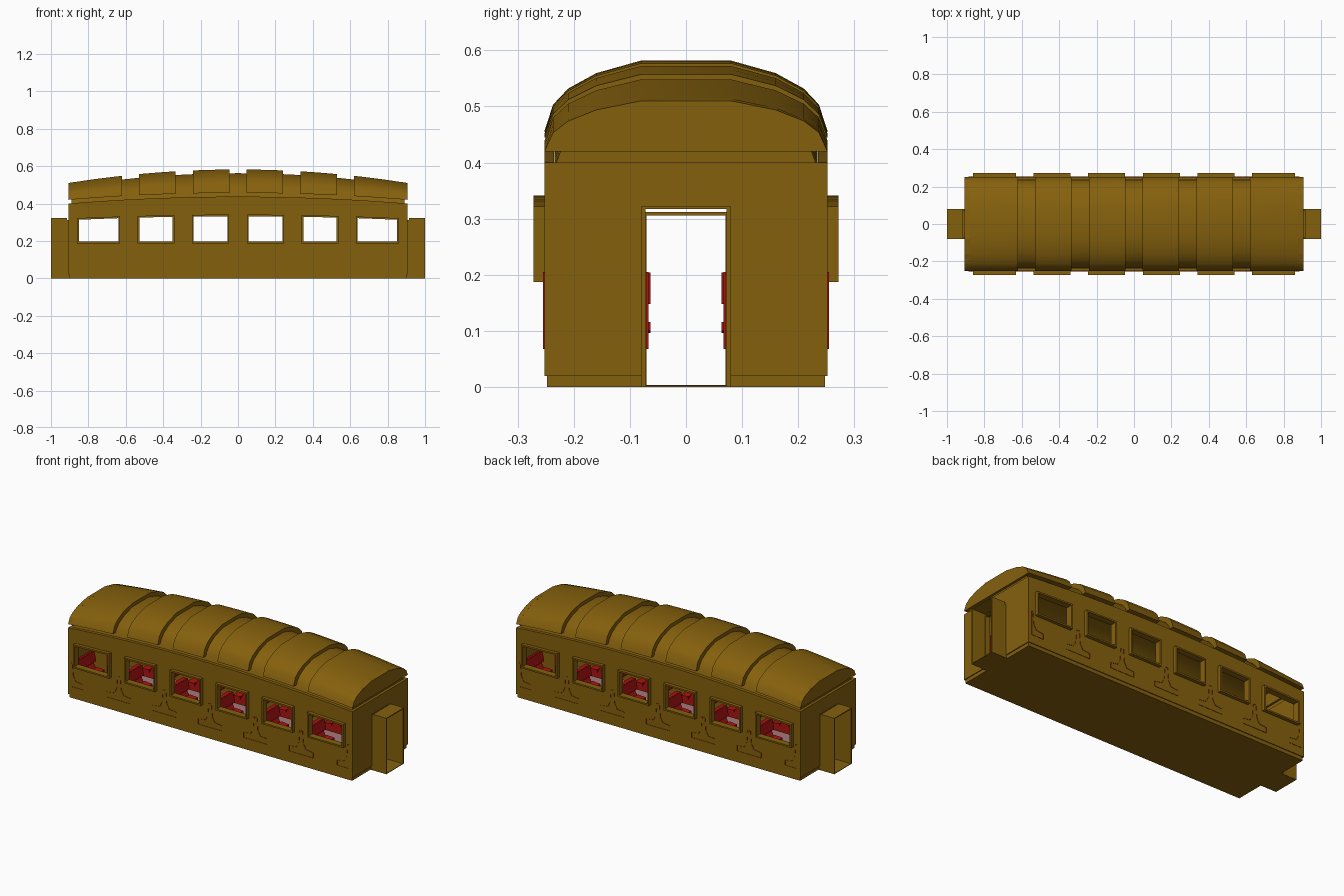
import bpy, bmesh, math

if "Cube" in bpy.data.objects:
    bpy.data.objects.remove(bpy.data.objects["Cube"])

def material(name, rgb):
    m = bpy.data.materials.new(name)
    m.diffuse_color = (*rgb, 1)
    m.use_nodes = True
    m.node_tree.nodes["Principled BSDF"].inputs["Base Color"].default_value = m.diffuse_color
    return m

BROWN = material("brown_paint", (0.235, 0.118, 0.004))
RED = material("red_fabric", (0.42, 0.006, 0.006))
CARPET = material("carpet", (0.36, 0.19, 0.19))

def finish(name, bm, mat, smooth=False):
    bmesh.ops.recalc_face_normals(bm, faces=bm.faces)
    me = bpy.data.meshes.new(name)
    bm.to_mesh(me)
    bm.free()
    ob = bpy.data.objects.new(name, me)
    bpy.context.collection.objects.link(ob)
    me.materials.append(mat)
    if smooth:
        bpy.context.view_layer.objects.active = ob
        ob.select_set(True)
        bpy.ops.object.shade_smooth_by_angle(angle=math.radians(35))
        ob.select_set(False)
    return ob

def loft(name, rings, mat, closed=True, caps=(True, True), smooth=False):
    """Skin between rings of equal point count."""
    bm = bmesh.new()
    vs = [[bm.verts.new(p) for p in r] for r in rings]
    n = len(vs[0])
    for a, b in zip(vs, vs[1:]):
        for i in range(n if closed else n - 1):
            j = (i + 1) % n
            bm.faces.new((a[i], a[j], b[j], b[i]))
    for want, r in zip(caps, (vs[0], vs[-1])):
        if want:
            bm.faces.new(r)
    return finish(name, bm, mat, smooth)

def prism_y(name, pts, y0, y1, mat, caps=(True, True)):
    return loft(name, [[(x, y, z) for x, z in pts] for y in (y0, y1)], mat, caps=caps)

def prism_x(name, pts, x0, x1, mat):
    return loft(name, [[(x, y, z) for y, z in pts] for x in (x0, x1)], mat)

def rect(a0, a1, b0, b1):
    return [(a0, b0), (a1, b0), (a1, b1), (a0, b1)]

# Lengthwise curves of the carriage
L = 0.905
def eave(x): return 0.457 - 0.037 * (x / L) ** 2
def crown(x): return 0.582 - 0.072 * (x / L) ** 2
def wall_top(x): return 0.437 - 0.037 * (x / L) ** 2
def window_top(x): return 0.332 - 0.021 * (x / L) ** 2

# Roof cross-section: half width and fraction of arch height
HALF = [(0.252, 0), (0.237, 0.37), (0.21, 0.60), (0.16, 0.82), (0.08, 1)]
ARCH = HALF + [(-y, f) for y, f in reversed(HALF)]

def arch(x, sy=1.0, drop=0.0, low=None):
    base = eave(x) if low is None else low
    return [(x, y * sy, base + f * (crown(x) - drop - base)) for y, f in ARCH]

def inner(x):
    return arch(x, 0.93, 0.02, wall_top(x) - 0.01)

# Inner roof with closed ends, open to the cabin
xs = [-0.89 + 1.78 * i / 16 for i in range(17)]
loft("inner_roof", [inner(x) for x in xs], BROWN, False, smooth=True)

# Raised roof sections wrapping over the inner roof
SECTIONS = [(0.045, 0.24), (0.335, 0.53), (0.62, L)]
for s in (-1, 1):
    for a, b in SECTIONS:
        rings = []
        for t in (0, 0.5, 1):
            x = s * (a + (b - a) * t)
            under = [(x, y * 0.94, max(z, eave(x))) for _, y, z in inner(x)]
            rings.append(arch(x) + under[::-1])
        loft("roof_section", rings, BROWN, smooth=True)
    loft("roof_end", [arch(s * 0.88), arch(s * L)], BROWN)

# Side walls, cut by slanted-top windows, each with a raised frame
WINDOWS = [(0.056, 0.237), (0.349, 0.527), (0.639, 0.851)]
SILL = 0.196
def window_pts(a, b, s, grow=0.0):
    a, b = a - grow, b + grow
    return [(s * a, SILL - grow), (s * b, SILL - grow),
            (s * b, window_top(b) + grow), (s * a, window_top(a) + grow)]

cutters = []
for s in (-1, 1):
    for a, b in WINDOWS:
        c = prism_y("window_cutter", window_pts(a, b, s), -0.4, 0.4, BROWN)
        c.hide_render = True
        cutters.append(c)
        for side in (-1, 1):
            rings = [[(x, side * y, z) for x, z in window_pts(a, b, s, g)]
                     for g, y in ((0, 0.235), (0, 0.272), (0.009, 0.272), (0.009, 0.235), (0, 0.235))]
            loft("window_frame", rings, BROWN, caps=(False, False))

wall = [(-L, 0.02), (L, 0.02)] + [(x, wall_top(x)) for x in [L - 2 * L * i / 12 for i in range(13)]]
for side in (-1, 1):
    w = prism_y("side_wall", wall, side * 0.235, side * 0.2525, BROWN)
    for c in cutters:
        m = w.modifiers.new("window", 'BOOLEAN')
        m.object, m.operation, m.solver = c, 'DIFFERENCE', 'EXACT'
    bpy.context.view_layer.objects.active = w
    for m in list(w.modifiers):
        bpy.ops.object.modifier_apply(modifier=m.name)
    prism_y("side_skirt", rect(-0.9, 0.9, 0, 0.02), side * 0.235, side * 0.248, BROWN)
for c in cutters:
    bpy.data.objects.remove(c)

def portal(w, top, dw, dtop, z0=0.0):
    """Upside-down U around the doorway."""
    return [(-w, z0), (-w, top), (w, top), (w, z0), (dw, z0), (dw, dtop), (-dw, dtop), (-dw, z0)]

# End walls and gangways
for s in (-1, 1):
    prism_x("end_wall", portal(0.2525, 0.40, 0.072, 0.317, 0.02), s * 0.885, s * L, BROWN)
    for side in (-1, 1):
        prism_x("end_skirt", rect(side * 0.072, side * 0.248, 0, 0.02), s * 0.885, s * 0.9, BROWN)
    prism_x("gangway_neck", portal(0.076, 0.312, 0.07, 0.306), s * 0.9, s * 0.918, BROWN)
    prism_x("gangway", portal(0.08, 0.322, 0.072, 0.317), s * 0.915, s, BROWN)
    prism_x("gangway_floor", rect(-0.08, 0.08, 0, 0.003), s * 0.9, s, BROWN)

# Floor
prism_x("underside", rect(-0.247, 0.247, 0, 0.002), -0.9, 0.9, BROWN)
prism_x("floor_carpet", rect(-0.236, 0.236, 0.0025, 0.004), -0.885, 0.885, CARPET)

# Back-to-back seats; half seats stand against the end walls
SEAT = [(0.076, 0.068), (0.076, 0.098), (0.03, 0.104), (0.014, 0.135), (0.009, 0.205)]
PADS = [[(0.03, 0.1), (0.079, 0.096), (0.079, 0.112), (0.03, 0.116)],
        [(0.018, 0.148), (0.026, 0.148), (0.015, 0.204), (0.009, 0.204)]]
for side in (-1, 1):
    for cx in (-0.885, -0.58, -0.29, 0, 0.29, 0.58, 0.885):
        dirs = [1, -1] if abs(cx) < 0.8 else [-1 if cx > 0 else 1]
        pts = [(cx + dirs[0] * x, z) for x, z in SEAT]
        if len(dirs) == 2:
            pts += [(cx - x, z) for x, z in reversed(SEAT)]
        else:
            pts += [(cx, 0.205), (cx, 0.068)]
        prism_y("seat", pts, side * 0.067, side * 0.2545, RED, caps=(True, False))
        for d in dirs:
            for pad in PADS:
                prism_y("seat_cushion", [(cx + d * x, z) for x, z in pad],
                        side * 0.063, side * 0.236, RED)
